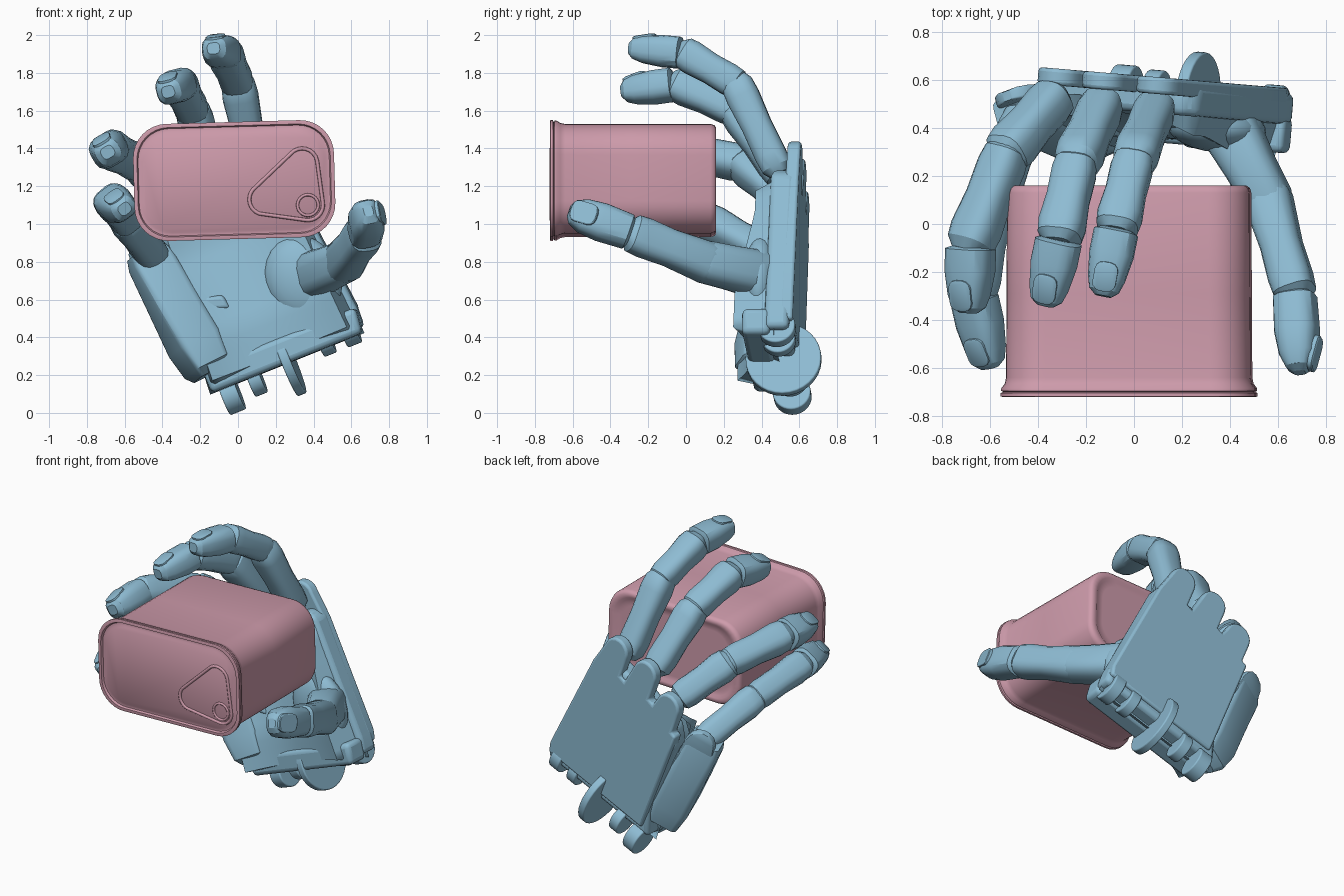
import bpy, bmesh, math
from mathutils import Vector, Matrix

cube = bpy.data.objects.get("Cube")
if cube:
    bpy.data.objects.remove(cube)


def material(name, rgb):
    m = bpy.data.materials.new(name)
    m.use_nodes = True
    m.diffuse_color = (*rgb, 1)
    m.node_tree.nodes["Principled BSDF"].inputs["Base Color"].default_value = (*rgb, 1)
    return m


BLUE = material("dusty blue", (0.27, 0.50, 0.65))
PINK = material("dusty pink", (0.62, 0.33, 0.41))

# Hand frame: columns are across the palm, towards the fingers, out of the palm
HAND = Matrix(((0.928, -0.371, -0.085, 0.27),
               (-0.079, 0.032, -1, 0.597),
               (0.371, 0.928, 0, 0.26),
               (0, 0, 0, 1)))


def hand(u, v, d):
    return HAND @ Vector((u, v, d))


def finish(name, bm, mat, angle=35, bevel=0):
    bmesh.ops.recalc_face_normals(bm, faces=bm.faces[:])
    me = bpy.data.meshes.new(name)
    bm.to_mesh(me)
    bm.free()
    me.materials.append(mat)
    ob = bpy.data.objects.new(name, me)
    bpy.context.collection.objects.link(ob)
    if bevel:
        mod = ob.modifiers.new("bevel", 'BEVEL')
        mod.width, mod.segments, mod.limit_method = bevel, 3, 'ANGLE'
    bpy.ops.object.select_all(action='DESELECT')
    ob.select_set(True)
    bpy.context.view_layer.objects.active = ob
    bpy.ops.object.shade_smooth_by_angle(angle=math.radians(angle))
    return ob


def rounded_rect(w, h, f, k):
    r = f * min(w, h)
    pts = []
    for q, (sx, sy) in enumerate(((1, 1), (-1, 1), (-1, -1), (1, -1))):
        for i in range(k + 1):
            a = (q + i / k) * math.pi / 2
            pts.append((sx * (w - r) + r * math.cos(a), sy * (h - r) + r * math.sin(a)))
    return pts


def loft(name, p0, p1, up, rings, mat=BLUE, f=0.7, k=3, angle=30):
    """Skin rounded-rectangle rings (position, half width, half height) along p0-p1."""
    p0, p1 = Vector(p0), Vector(p1)
    axis = (p1 - p0).normalized()
    up = Vector(up)
    up = (up - axis * up.dot(axis)).normalized()
    side = axis.cross(up)
    bm = bmesh.new()
    loops = [[bm.verts.new(p0.lerp(p1, t) + side * a + up * b)
              for a, b in rounded_rect(w, h, f, k)] for t, w, h in rings]
    n = len(loops[0])
    for A, B in zip(loops, loops[1:]):
        for i in range(n):
            bm.faces.new((A[i], A[(i + 1) % n], B[(i + 1) % n], B[i]))
    bm.faces.new(loops[0])
    bm.faces.new(loops[-1])
    return finish(name, bm, mat, angle)


def slab(name, outline, d0, d1, bevel=0.02):
    """Extrude an outline in the hand frame between two depths."""
    bm = bmesh.new()
    face = bm.faces.new([bm.verts.new(hand(u, v, d0)) for u, v in outline])
    ext = bmesh.ops.extrude_face_region(bm, geom=[face])["geom"]
    shift = hand(0, 0, d1) - hand(0, 0, d0)
    bmesh.ops.translate(bm, vec=shift, verts=[g for g in ext if isinstance(g, bmesh.types.BMVert)])
    return finish(name, bm, BLUE, 35, bevel)


def lug(name, u, v, d, radius, width):
    """Round disc whose axis runs across the palm."""
    bm = bmesh.new()
    bmesh.ops.create_cone(bm, cap_ends=True, segments=32, radius1=radius, radius2=radius,
                          depth=width, matrix=HAND @ Matrix.Translation((u, v, d))
                          @ Matrix.Rotation(math.pi / 2, 4, 'Y'))
    return finish(name, bm, BLUE, 35, 0.008)


# Fingers: three tapered bones and a nail plate each
def finger(name, joints, up_base, up_tip, size):
    pts = [Vector(p) for p in joints]
    s = size
    bone = ((-0.08, .55 * s, .55 * s), (0, .85 * s, .85 * s), (.15, .93 * s, .9 * s),
            (.5, .9 * s, .86 * s), (.85, s, .95 * s), (1, .93 * s, .9 * s), (1.1, .6 * s, .6 * s))
    tip = ((.04, .7 * s, .65 * s), (.08, .98 * s, .88 * s), (.4, .98 * s, .88 * s),
           (.75, .82 * s, .75 * s), (.92, .66 * s, .58 * s), (1, .36 * s, .32 * s))
    for i, part in enumerate(("lower", "middle", "tip")):
        up = Vector(up_base).lerp(Vector(up_tip), i / 2)
        loft(f"{name}_{part}", pts[i], pts[i + 1], up, tip if part == "tip" else bone)
    axis = (pts[3] - pts[2]).normalized()
    up = Vector(up_tip)
    up = (up - axis * up.dot(axis)).normalized()
    slope = (up + axis * 0.24).normalized()
    c = pts[2].lerp(pts[3], .74) + up * s * .64
    loft(f"{name}_nail", c, c + slope * 0.016, axis,
         ((0, .52 * s, .66 * s), (.8, .52 * s, .66 * s), (1, .46 * s, .6 * s)))


finger("index_finger", ((.09, .48, 1.30), (0, .27, 1.74), (-.07, -.01, 1.905), (-.13, -.3, 1.93)),
       (0, .8, .6), (-.1, 0, 1), .094)
finger("middle_finger", ((-.13, .5, 1.26), (-.24, .26, 1.60), (-.31, -.05, 1.74), (-.37, -.34, 1.70)),
       (-.2, .7, .7), (-.25, 0, 1), .097)
finger("ring_finger", ((-.33, .53, 1.12), (-.53, .3, 1.32), (-.68, -.08, 1.40), (-.69, -.37, 1.38)),
       (-.5, .6, .6), (-.5, 0, .85), .1)
finger("little_finger", ((-.45, .45, .83), (-.59, .1, 1.02), (-.67, -.29, 1.12), (-.6, -.6, 1.08)),
       (-.6, .5, .6), (-.6, 0, .8), .096)

# Thumb
thumb = [Vector(p) for p in ((.41, .38, .735), (.56, .1, .80), (.67, -.28, .95), (.69, -.62, 1.07))]
out = (1, 0, .25)
loft("thumb_base", thumb[0], thumb[1], out,
     ((-.35, .06, .06), (-.2, .11, .11), (0, .125, .12), (.5, .115, .105), (1, .11, .1), (1.1, .1, .09)))
loft("thumb_middle", thumb[1], thumb[2], out,
     ((-.1, .1, .09), (0, .11, .1), (.5, .098, .085), (.85, .105, .09), (1, .1, .085), (1.08, .06, .06)))
loft("thumb_tip", thumb[2], thumb[3], out,
     ((.02, .06, .06), (.08, .092, .088), (.5, .1, .09), (.78, .09, .075), (.94, .065, .05), (1, .03, .025)))
axis = (thumb[3] - thumb[2]).normalized()
nail = thumb[2].lerp(thumb[3], .76) + Vector((.06, 0, .016))
loft("thumb_nail", nail, nail + Vector((.02, -.004, .005)), axis,
     ((0, .058, .075), (.8, .058, .075), (1, .052, .07)))

# Palm core and the thin back plate with its rounded knuckle flaps
slab("palm_core", ((-.42, .03), (.45, .03), (.455, .14), (.42, .5), (.38, .93), (.32, .98),
                   (.05, .95), (-.3, .86), (-.37, .75), (-.37, .2)), .02, .15, .03)
outline = [(-.36, .08), (.44, .08), (.455, .15), (.41, .6), (.38, .9)]
for u, v in ((.25, 1.07), (.005, 1.07), (-.23, .98)):
    outline += [(u + .09 * math.cos(a), v + .09 * math.sin(a))
                for a in (i * math.pi / 8 for i in range(9))]
    outline += [(u - .09, v - .14), (u - .13, v - .15)]
outline += [(-.36, .7)]
slab("hand_back", outline, 0, .07, .015)

# Cushioned palm surface: hollow in the middle, deeper at the heel and sides
bm = bmesh.new()
bmesh.ops.create_grid(bm, x_segments=16, y_segments=16, size=1)
for vert in bm.verts:
    a, b = vert.co.x, vert.co.y
    heel = min(1, max(0, .6 - b))
    depth = .16 + .09 * a * a + .09 * heel + (.05 * a * a * heel if a < 0 else 0)
    if max(abs(a), abs(b)) > .99:
        depth = .1
    vert.co = hand(a * (.44 - .03 * (b + 1)), .455 + .455 * b, depth)
finish("palm_pad", bm, BLUE, 50)

# Mound that carries the thumb
bm = bmesh.new()
bmesh.ops.create_uvsphere(bm, u_segments=24, v_segments=14, radius=1,
                          matrix=HAND @ Matrix.Translation((.25, .38, .19))
                          @ Matrix.Diagonal((.2, .24, .1, 1)))
finish("thumb_mound", bm, BLUE, 50)

# Outer hand bone below the little finger, turned forward, with its knuckle flap
lean = (HAND.col[2] + HAND.col[0] * .42).xyz
loft("little_finger_hand_bone", hand(-.39, .1, .21), hand(-.47, .83, .19), lean,
     ((0, .08, .1), (.06, .1, .15), (.25, .12, .16), (.6, .12, .12), (.92, .115, .09), (1, .1, .07)),
     f=.35)
loft("little_finger_flap", hand(-.44, .5, .125), hand(-.485, .91, .13), lean,
     ((0, .1, .025), (.72, .1, .025), (.87, .085, .025), (.96, .055, .025), (1, .02, .02)), f=.4)
slab("palm_fold", ((-.38, .45), (-.38, .52), (-.17, .46), (-.16, .38)), .12, .26, .02)

# Wrist: large centre disc and rows of hinge lugs
lug("wrist_disc", .01, .02, .08, .2, .05)
for i, (u, v, r, w) in enumerate(((-.34, -.04, .1, .09), (-.19, -.01, .09, .07),
                                  (.23, .05, .09, .07), (.37, .06, .1, .08))):
    lug(f"wrist_lug_{i + 1}", u, v, .06 + .03 * (u > 0), r, w)
slab("wrist_heel", ((-.42, 0), (.44, 0), (.455, .14), (-.42, .14)), .12, .27, .03)

# Tin: rounded body, stepped back, flared rim, recessed lid
L = 0.88
profile = ((.012, .40, .20), (.012, .44, .235), (0, .455, .25), (0, .485, .272), (.01, .5, .284),
           (.03, .506, .29), (.45, .508, .29), (.8, .51, .29), (.825, .515, .295), (.845, .53, .307),
           (.855, .53, .308), (.86, .522, .30), (.865, .532, .31), (.878, .532, .31), (.88, .526, .304),
           (.88, .512, .29), (.865, .506, .284), (.865, .49, .268), (.872, .48, .258))
loft("tin", (-.02, .16, 1.23), (-.02, -.72, 1.23), (-.028, 0, 1),
     [(d / L, w, h) for d, w, h in profile], PINK, .58, 8, 40)


# Pull tab: rounded triangular outline with a finger ring
def wire(name, pts, depth):
    cu = bpy.data.curves.new(name, 'CURVE')
    cu.dimensions, cu.bevel_depth, cu.bevel_resolution = '3D', depth, 2
    sp = cu.splines.new('POLY')
    sp.points.add(len(pts) - 1)
    for p, (x, z) in zip(sp.points, pts):
        p.co = (x, -.712, z, 1)
    sp.use_cyclic_u = True
    cu.materials.append(PINK)
    ob = bpy.data.objects.new(name, cu)
    bpy.context.collection.objects.link(ob)
    bpy.ops.object.select_all(action='DESELECT')
    ob.select_set(True)
    bpy.context.view_layer.objects.active = ob
    bpy.ops.object.convert(target='MESH')
    bpy.ops.object.shade_smooth_by_angle(angle=math.radians(50))


def arc(x, z, r, start, end, n=8):
    return [(x + r * math.cos(math.radians(start + (end - start) * i / n)),
             z + r * math.sin(math.radians(start + (end - start) * i / n))) for i in range(n + 1)]


tab = arc(.34, 1.32, .08, 10, 140) + arc(.14, 1.13, .08, 140, 250) + arc(.37, 1.1, .08, 260, 370)
wire("pull_tab", tab, .01)
wire("pull_tab_ring", arc(.37, 1.1, .055, 0, 345, 23), .008)
